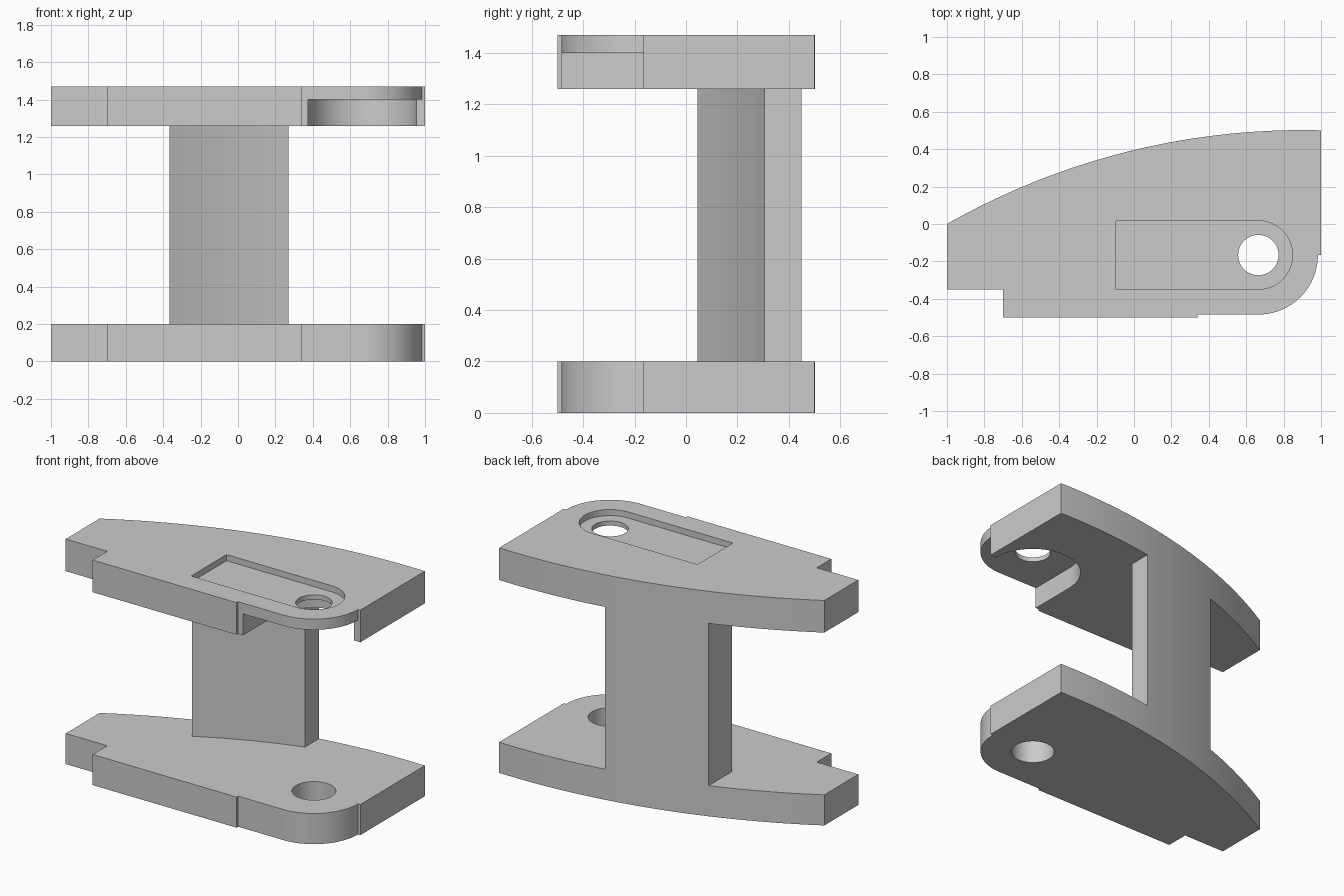
import bpy, bmesh
from math import sin, cos, pi, sqrt, radians

cube = bpy.data.objects.get("Cube")
if cube:
    bpy.data.objects.remove(cube)

grey = bpy.data.materials.new("plain_grey")
grey.use_nodes = True
colour = (0.6, 0.6, 0.6, 1)
grey.diffuse_color = colour
grey.node_tree.nodes["Principled BSDF"].inputs["Base Color"].default_value = colour

HX, HY = 0.665, -0.166          # hole centre
PLATE, UNDER, TOP = 0.2, 1.26, 1.47


def prism(name, points, z0, z1):
    """Extrude a counter-clockwise outline from z0 to z1."""
    bm = bmesh.new()
    face = bm.faces.new([bm.verts.new((x, y, z0)) for x, y in points])
    up = bmesh.ops.extrude_face_region(bm, geom=[face])["geom"]
    bmesh.ops.translate(bm, vec=(0, 0, z1 - z0),
                        verts=[v for v in up if isinstance(v, bmesh.types.BMVert)])
    bmesh.ops.recalc_face_normals(bm, faces=bm.faces)
    mesh = bpy.data.meshes.new(name)
    bm.to_mesh(mesh)
    bm.free()
    mesh.materials.append(grey)
    obj = bpy.data.objects.new(name, mesh)
    bpy.context.collection.objects.link(obj)
    return obj


def arc(r, start, end, n=32):
    """Points round the hole centre, angles in degrees."""
    angles = [radians(start + (end - start) * i / n) for i in range(n + 1)]
    return [(HX + r * cos(a), HY + r * sin(a)) for a in angles]


def back_curve(x0, x1, n):
    """Points on the shallow circular back edge."""
    r, apex = 3.847, 0.9
    xs = [x0 + (x1 - x0) * i / n for i in range(n + 1)]
    return [(x, 0.502 - r + sqrt(r * r - (x - apex) ** 2)) for x in xs]


def bow(a, b, depth, n=16):
    """Gently bowed line from a to b, pushed towards the back in the middle."""
    return [(a[0] + (b[0] - a[0]) * t, a[1] + (b[1] - a[1]) * t + 4 * depth * t * (1 - t))
            for t in [i / n for i in range(n + 1)]]


def cut(target, name, points, z0, z1):
    cutter = prism(name, points, z0, z1)
    cutter.hide_render = True
    bpy.context.view_layer.objects.active = target
    mod = target.modifiers.new(name, "BOOLEAN")
    mod.operation, mod.solver, mod.object = "DIFFERENCE", "EXACT", cutter
    bpy.ops.object.modifier_apply(modifier=name)
    bpy.data.objects.remove(cutter)


def circle(r):
    return arc(r, 0, 360, 48)[:-1]


# Plate outline: stepped front, rounded corner, curved back
outline = [(-1, -0.35), (-0.7, -0.35), (-0.7, -0.5), (0.34, -0.5), (0.34, -0.484)]
outline += arc(0.318, -90, 0) + [(1, HY)] + back_curve(1, -1, 48)

# Lower plate with a through hole
lower = prism("lower_plate", outline, 0, PLATE)
cut(lower, "lower_hole", circle(0.13), -0.1, PLATE + 0.1)

# Upper plate: slot in the top, open recess beneath, hole through both
upper = prism("upper_plate", outline, UNDER, TOP)
recess = [(0.375, -0.7), (1.2, -0.7), (1.2, HY)] + arc(0.29, 0, 180)
cut(upper, "under_recess", recess, UNDER - 0.1, 1.4)
slot = arc(0.183, -90, 90) + [(-0.095, HY + 0.183), (-0.095, HY - 0.183)]
cut(upper, "top_slot", slot, TOP - 0.04, TOP + 0.1)
cut(upper, "upper_hole", circle(0.108), UNDER - 0.1, TOP + 0.1)

# Post joining the plates, flush with the curved back
post_outline = bow((-0.365, 0.045), (0.27, 0.305), 0.02) + back_curve(0.27, -0.365, 16)
post = prism("post", post_outline, PLATE, UNDER)

# Smooth curves with crisp edges
for obj in (lower, upper, post):
    bpy.ops.object.select_all(action="DESELECT")
    obj.select_set(True)
    bpy.context.view_layer.objects.active = obj
    bpy.ops.object.shade_smooth_by_angle(angle=radians(30))
